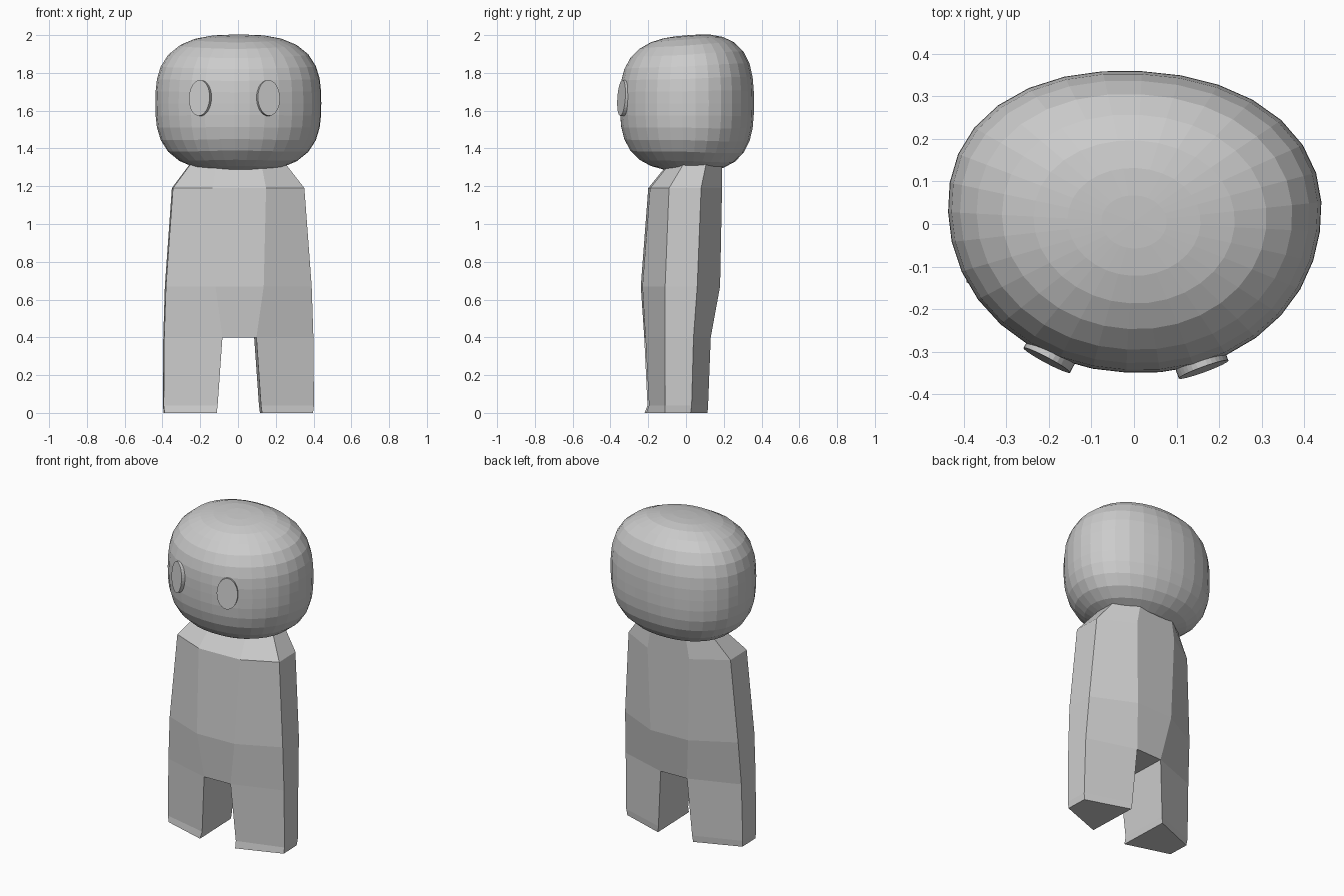
import bpy, bmesh, math
from mathutils import Matrix

if "Cube" in bpy.data.objects:
    bpy.data.objects.remove(bpy.data.objects["Cube"])


def finish(bm, name):
    bmesh.ops.recalc_face_normals(bm, faces=bm.faces[:])
    me = bpy.data.meshes.new(name)
    bm.to_mesh(me)
    bm.free()
    ob = bpy.data.objects.new(name, me)
    bpy.context.collection.objects.link(ob)
    return ob


# Body: octagonal torso splitting into two four-sided legs
# z, inner x, side x, front y, side front y, side back y, back y
LEVELS = [
    (0.00, .120, .393, -.215, -.124, .011, .110),
    (0.04, .115, .398, -.200, -.124, .016, .113),
    (0.40, .090, .395, -.218, -.124, .026, .128),
    (0.67, .128, .386, -.235, -.124, .046, .176),
    (1.19, .142, .348, -.195, -.102, .068, .186),
    (1.32, .120, .250, -.090, -.020, .098, .188),
]
CROTCH = 2
bm = bmesh.new()
halves = {}
for s in (-1, 1):
    halves[s] = [[bm.verts.new((s * x, y, z)) for x, y in
                  ((ix, fy), (sx, sf), (sx, sb), (ix, by))]
                 for z, ix, sx, fy, sf, sb, by in LEVELS]
    rings = halves[s]
    for i in range(len(rings) - 1):
        a, b = rings[i], rings[i + 1]
        for j in range(4 if i < CROTCH else 3):
            k = (j + 1) % 4
            bm.faces.new((a[j], a[k], b[k], b[j]))
    bm.faces.new(rings[0])
L, R = halves[-1], halves[1]
for i in range(CROTCH, len(LEVELS) - 1):
    for j in (0, 3):
        bm.faces.new((L[i][j], R[i][j], R[i + 1][j], L[i + 1][j]))
bm.faces.new((L[CROTCH][0], R[CROTCH][0], R[CROTCH][3], L[CROTCH][3]))
bm.faces.new(R[-1] + L[-1][::-1])
body = finish(bm, "body")
body.rotation_euler.z = math.radians(2)

# Head: sphere pushed onto a squarish rounded form, top sloping to the front
bm = bmesh.new()
bmesh.ops.create_uvsphere(bm, u_segments=32, v_segments=18, radius=1)
N, M = 2.15, 2.85
for v in bm.verts:
    p = v.co.copy()
    r = (abs(p.x) ** N + abs(p.y) ** N) ** (1 / N)
    p /= (r ** M + abs(p.z) ** M) ** (1 / M)
    y = p.y * .355
    slope = .22 if p.z > 0 else .08
    v.co = (p.x * .438 * (1 + .2 * y), y, p.z * .36 * (1 + slope * y))
head = finish(bm, "head")
head.location = (0, .005, 1.639)
head.rotation_euler.z = math.radians(-3)

# Eyes: thin oval discs set on the face
for name, x, y, turn in (("left_eye", -.2, -.311, -28), ("right_eye", .16, -.332, 20)):
    bm = bmesh.new()
    bmesh.ops.create_cone(bm, cap_ends=True, segments=32, radius1=1, radius2=1, depth=1)
    bm.transform(Matrix.Rotation(math.radians(90), 4, 'X'))
    bm.transform(Matrix.Diagonal((.062, .022, .095, 1)))
    eye = finish(bm, name)
    eye.location = (x, y, 1.667)
    eye.rotation_euler = (math.radians(-4), 0, math.radians(turn))
